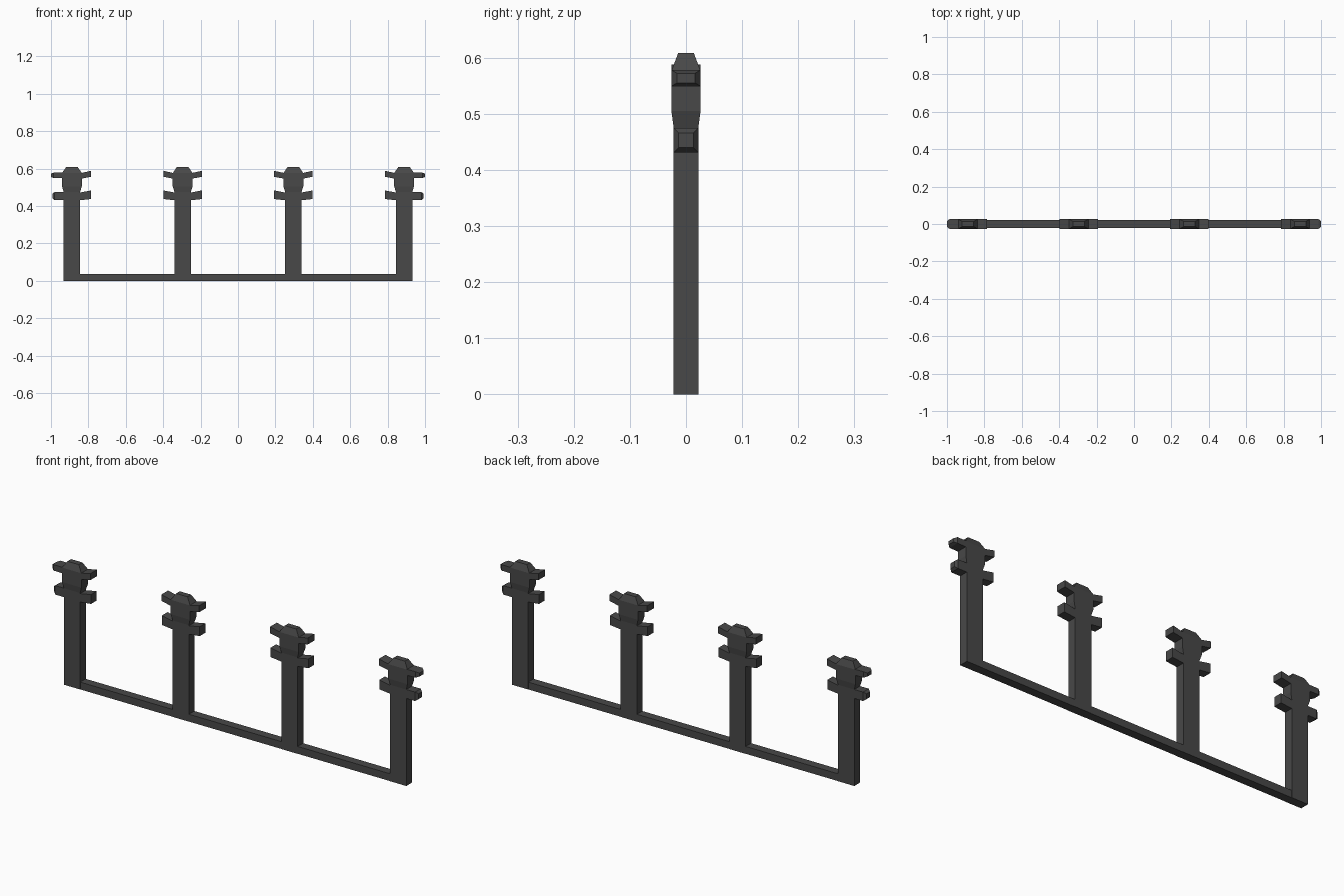
import bpy, bmesh
from mathutils import Vector

if "Cube" in bpy.data.objects:
    bpy.data.objects.remove(bpy.data.objects["Cube"])

mat = bpy.data.materials.new("dark_grey")
mat.diffuse_color = (0.065, 0.065, 0.065, 1)
mat.use_nodes = True
mat.node_tree.nodes["Principled BSDF"].inputs["Base Color"].default_value = mat.diffuse_color


def loft(name, rings):
    """Skin a closed solid through a list of four-cornered rings."""
    bm = bmesh.new()
    loops = [[bm.verts.new(Vector(p)) for p in ring] for ring in rings]
    for a, b in zip(loops, loops[1:]):
        for i in range(4):
            j = (i + 1) % 4
            bm.faces.new((a[i], a[j], b[j], b[i]))
    bm.faces.new(loops[0])
    bm.faces.new(loops[-1])
    bmesh.ops.recalc_face_normals(bm, faces=bm.faces)
    me = bpy.data.meshes.new(name)
    bm.to_mesh(me)
    bm.free()
    me.materials.append(mat)
    ob = bpy.data.objects.new(name, me)
    bpy.context.collection.objects.link(ob)
    return ob


def post(name, cx):
    # sections: z, half width, half depth
    secs = [(0, .044, .022), (.475, .044, .022), (.505, .053, .026),
            (.576, .053, .026), (.608, .031, .014)]
    loft(name, [[(cx - w, -d, z), (cx + w, -d, z), (cx + w, d, z), (cx - w, d, z)]
                for z, w, d in secs])


def arm(name, cx, side, secs):
    # sections: distance from post centre, bottom z, top z, half depth
    loft(name, [[(cx + side * x, -d, lo), (cx + side * x, d, lo),
                 (cx + side * x, d, hi), (cx + side * x, -d, hi)]
                for x, lo, hi, d in secs])


# arms tilt up slightly between posts; the outermost ones are level with blunt tips
UPPER = [(.045, .545, .575, .026), (.103, .556, .588, .026)]
LOWER = [(.04, .430, .471, .022), (.103, .437, .483, .022)]
UPPER_END = [(.045, .548, .578, .026), (.098, .549, .578, .026), (.112, .555, .572, .016)]
LOWER_END = [(.04, .431, .475, .022), (.092, .431, .475, .022), (.104, .440, .466, .013)]

# posts with their arms
for n, cx in enumerate((-.888, -.296, .296, .888), 1):
    post(f"post_{n}", cx)
    for side, tag in ((-1, "left"), (1, "right")):
        end = abs(cx) > .5 and side * cx > 0
        arm(f"upper_arm_{n}_{tag}", cx, side, UPPER_END if end else UPPER)
        arm(f"lower_arm_{n}_{tag}", cx, side, LOWER_END if end else LOWER)

# bottom rail pieces between posts
for n in range(3):
    c = (n - 1) * .592
    arm(f"bottom_rail_{n + 1}", c, 1, [(-.252, 0, .036, .021), (.252, 0, .036, .021)])
